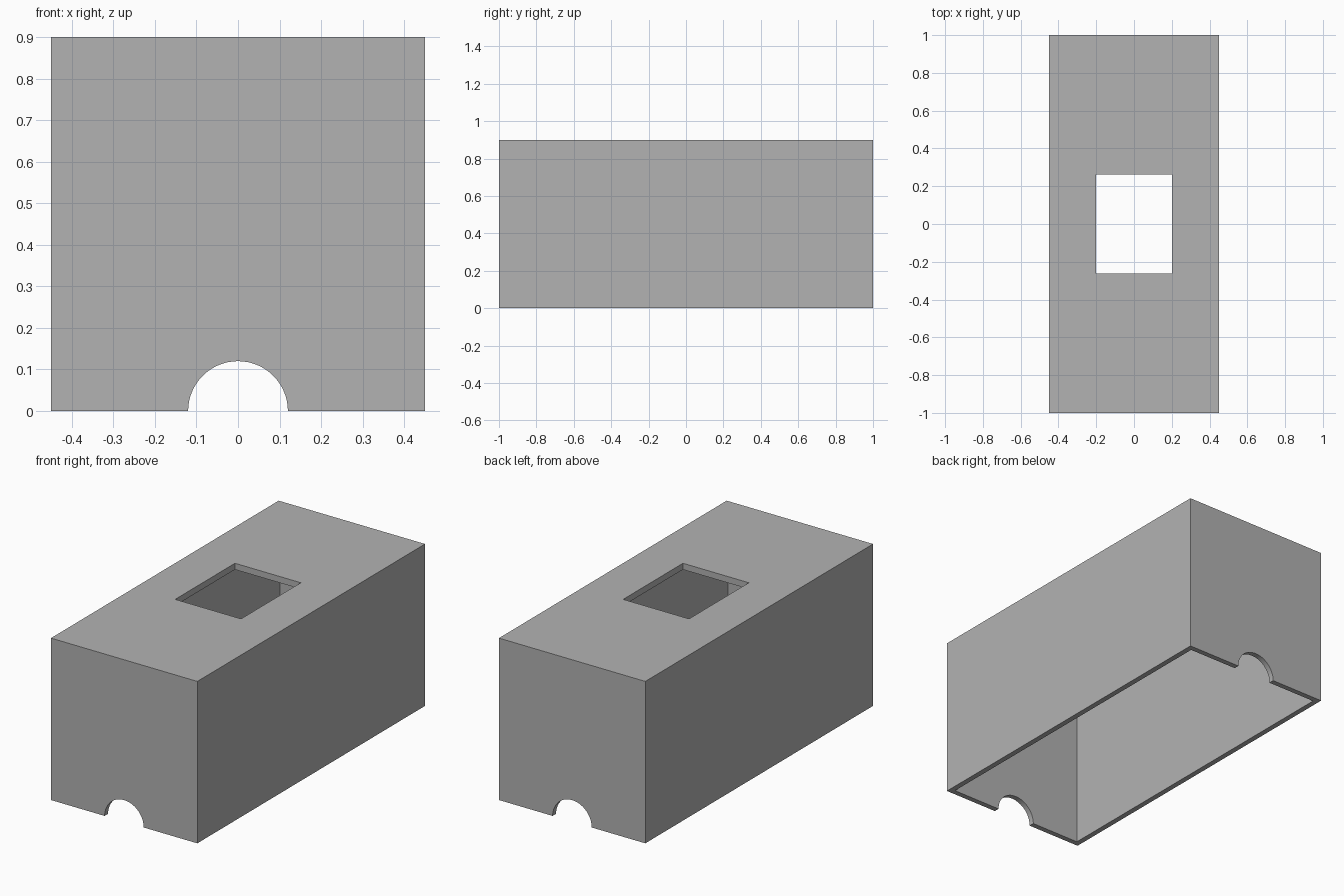
import bpy
import math

cube = bpy.data.objects.get("Cube")
if cube:
    bpy.data.objects.remove(cube, do_unlink=True)

LENGTH, WIDTH, HEIGHT = 2.0, 0.9, 0.9
WALL, ROOF = 0.03, 0.035
ARCH_RADIUS = 0.12

grey = bpy.data.materials.new("plain grey")
grey.use_nodes = True
colour = (0.448, 0.448, 0.448, 1)
grey.diffuse_color = colour
grey.node_tree.nodes["Principled BSDF"].inputs["Base Color"].default_value = colour


def box(name, size, bottom):
    bpy.ops.mesh.primitive_cube_add(size=1, location=(0, 0, bottom + size[2] / 2))
    obj = bpy.context.object
    obj.name = name
    obj.scale = size
    bpy.ops.object.transform_apply(location=True, rotation=True, scale=True)
    obj.data.materials.append(grey)
    return obj


def cut(target, cutter):
    cutter.hide_render = True
    mod = target.modifiers.new(cutter.name, "BOOLEAN")
    mod.operation = "DIFFERENCE"
    mod.solver = "EXACT"
    mod.object = cutter
    bpy.context.view_layer.objects.active = target
    bpy.ops.object.modifier_apply(modifier=mod.name)
    bpy.data.objects.remove(cutter, do_unlink=True)


# Outer shell
shell = box("box_cover", (WIDTH, LENGTH, HEIGHT), 0)

# Hollow interior, open underneath
cut(shell, box("interior_cutter",
               (WIDTH - 2 * WALL, LENGTH - 2 * WALL, HEIGHT - ROOF + 0.2), -0.2))

# Rectangular opening in the roof
cut(shell, box("roof_opening_cutter", (0.405, 0.525, 0.4), HEIGHT - 0.2))

# Half-round notches through both end walls
bpy.ops.mesh.primitive_cylinder_add(vertices=64, radius=ARCH_RADIUS,
                                    depth=LENGTH + 0.4,
                                    rotation=(math.pi / 2, 0, 0))
arch = bpy.context.object
arch.name = "arch_cutter"
arch.data.materials.append(grey)
cut(shell, arch)

# Smooth notches, crisp box edges
bpy.ops.object.select_all(action="DESELECT")
shell.select_set(True)
bpy.context.view_layer.objects.active = shell
bpy.ops.object.shade_smooth_by_angle(angle=math.radians(30))
